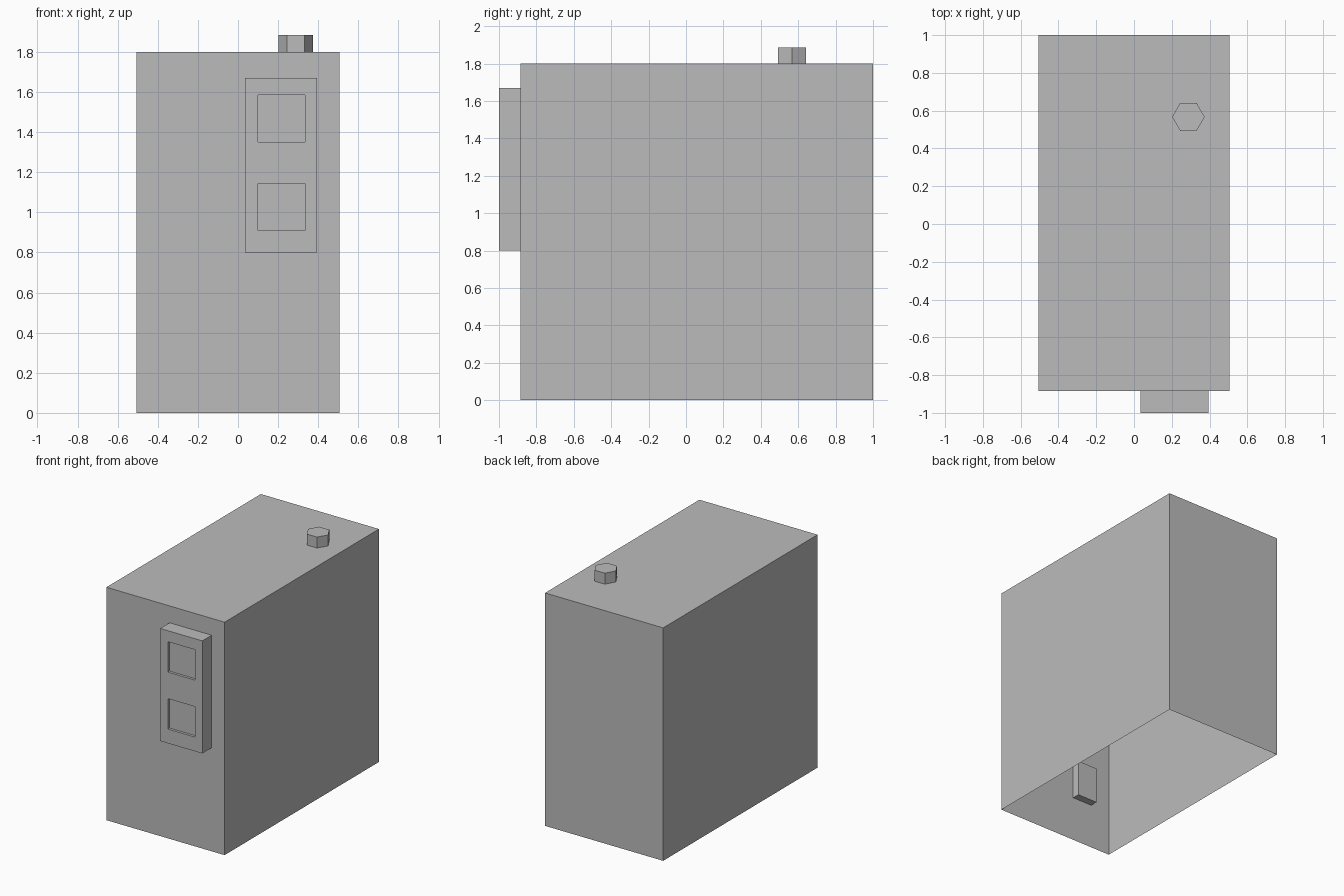
import bpy, bmesh, math

if "Cube" in bpy.data.objects:
    bpy.data.objects.remove(bpy.data.objects["Cube"])

grey = bpy.data.materials.new("plain grey")
grey.diffuse_color = (0.5, 0.5, 0.5, 1)
grey.use_nodes = True
grey.node_tree.nodes["Principled BSDF"].inputs["Base Color"].default_value = grey.diffuse_color


def finish(name, bm):
    mesh = bpy.data.meshes.new(name)
    bm.to_mesh(mesh)
    bm.free()
    mesh.materials.append(grey)
    ob = bpy.data.objects.new(name, mesh)
    bpy.context.collection.objects.link(ob)
    return ob


def box(name, lo, hi, open_dir=None):
    """Box between two corners, optionally open on the side facing open_dir."""
    bm = bmesh.new()
    bmesh.ops.create_cube(bm, size=1)
    for v in bm.verts:
        v.co = [(a + b) / 2 + c * (b - a) for a, b, c in zip(lo, hi, v.co)]
    bm.normal_update()
    if open_dir:
        gone = [f for f in bm.faces if sum(a * b for a, b in zip(f.normal, open_dir)) > 0.9]
        bmesh.ops.delete(bm, geom=gone, context='FACES')
    return finish(name, bm)


# Cabinet shell, open underneath
FRONT = -0.885
box("cabinet_shell", (-0.505, FRONT, 0), (0.505, 1, 1.8), (0, 0, -1))

# Control plate with two recessed square windows
X = (0.035, 0.1, 0.333, 0.395)
Z = (0.8, 0.91, 1.145, 1.35, 1.585, 1.67)
Y, DEPTH = -1.0, 0.02
bm = bmesh.new()
grid = [[bm.verts.new((x, Y, z)) for x in X] for z in Z]
windows = []
for r in range(5):
    for c in range(3):
        f = bm.faces.new((grid[r][c], grid[r][c + 1], grid[r + 1][c + 1], grid[r + 1][c]))
        if c == 1 and r in (1, 3):
            windows.append(f)
rim = [e for e in bm.edges if e.is_boundary]
sides = bmesh.ops.extrude_edge_only(bm, edges=rim)["geom"]
for v in sides:
    if isinstance(v, bmesh.types.BMVert):
        v.co.y = FRONT
for f in windows:
    new = bmesh.ops.extrude_discrete_faces(bm, faces=[f])["faces"][0]
    for v in new.verts:
        v.co.y += DEPTH
bmesh.ops.recalc_face_normals(bm, faces=bm.faces)
finish("control_plate", bm)

# Hexagonal cap on the top
bm = bmesh.new()
ring = [bm.verts.new((0.288 + 0.086 * math.cos(k * math.pi / 3),
                      0.567 + 0.086 * math.sin(k * math.pi / 3), 1.8)) for k in range(6)]
base = bm.faces.new(ring)
top = bmesh.ops.extrude_face_region(bm, geom=[base])["geom"]
for v in top:
    if isinstance(v, bmesh.types.BMVert):
        v.co.z = 1.885
bmesh.ops.delete(bm, geom=[f for f in bm.faces if all(v.co.z < 1.81 for v in f.verts)],
                 context='FACES')
bmesh.ops.recalc_face_normals(bm, faces=bm.faces)
finish("hex_cap", bm)

# Small block on the inside of the front wall
box("inner_block", (-0.34, FRONT, 0.35), (-0.17, FRONT + 0.058, 0.63), (0, -1, 0))
